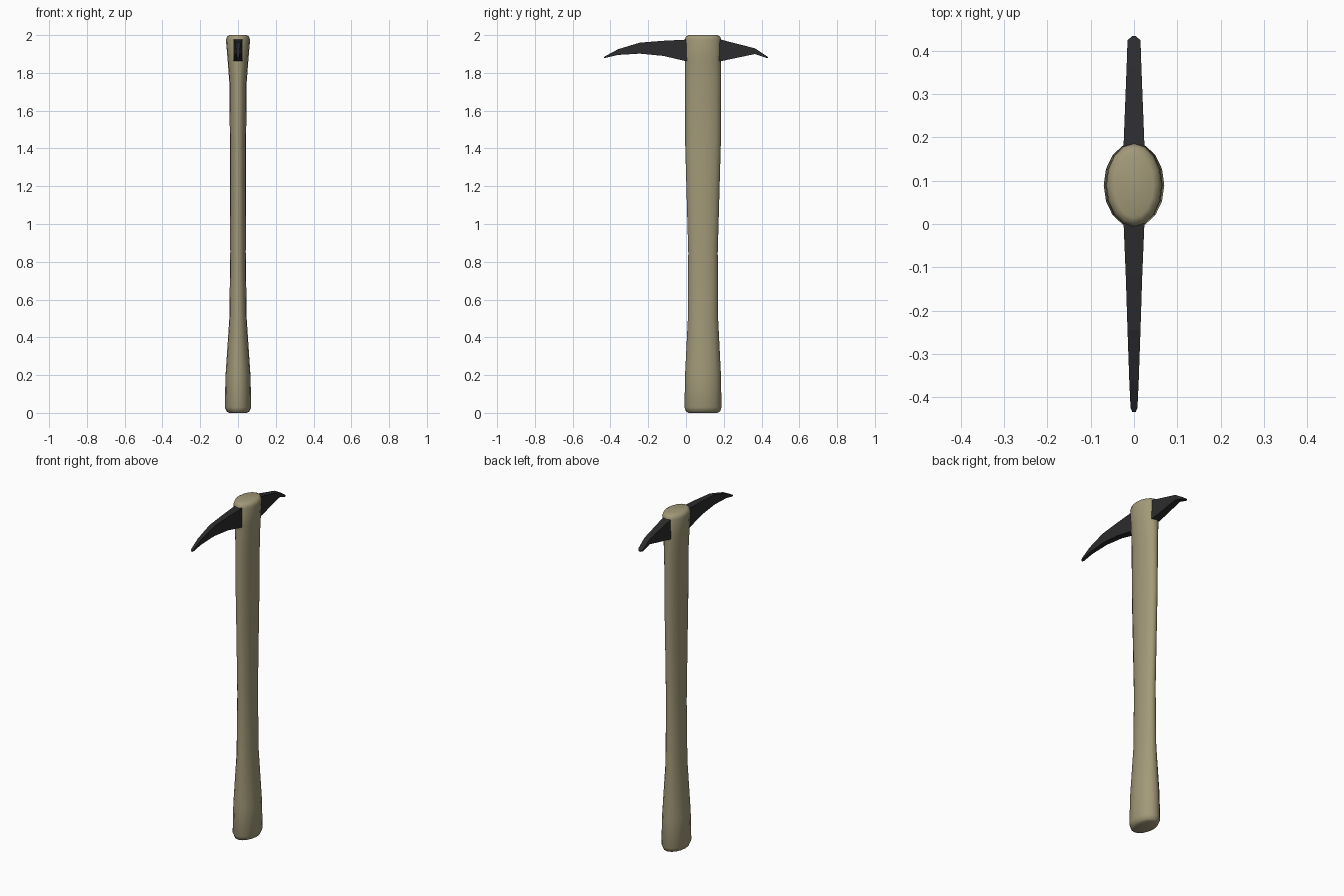
import bpy, bmesh, math

if "Cube" in bpy.data.objects:
    bpy.data.objects.remove(bpy.data.objects["Cube"])


def material(name, color):
    m = bpy.data.materials.new(name)
    m.diffuse_color = color
    m.use_nodes = True
    m.node_tree.nodes["Principled BSDF"].inputs["Base Color"].default_value = m.diffuse_color
    return m


def loft(name, rings, mat, smooth=None):
    """Skin equal-length rings of points and cap both ends."""
    bm = bmesh.new()
    loops = [[bm.verts.new(p) for p in ring] for ring in rings]
    for a, b in zip(loops, loops[1:]):
        n = len(a)
        for i in range(n):
            j = (i + 1) % n
            bm.faces.new((a[i], a[j], b[j], b[i]))
    bm.faces.new(loops[0][::-1])
    bm.faces.new(loops[-1])
    bmesh.ops.recalc_face_normals(bm, faces=bm.faces)
    mesh = bpy.data.meshes.new(name)
    bm.to_mesh(mesh)
    bm.free()
    obj = bpy.data.objects.new(name, mesh)
    bpy.context.collection.objects.link(obj)
    mesh.materials.append(mat)
    if smooth:
        bpy.context.view_layer.objects.active = obj
        obj.select_set(True)
        bpy.ops.object.shade_smooth_by_angle(angle=math.radians(smooth))
        obj.select_set(False)
    return obj


wood = material("wood", (0.36, 0.32, 0.19, 1))
iron = material("iron", (0.025, 0.025, 0.027, 1))

# Handle: oval rings (z, x radius, y radius), flared at both ends
SIDES, CENTRE_Y = 16, 0.09
profile = [
    (0.0, 0.045, 0.075), (0.007, 0.060, 0.090), (0.03, 0.070, 0.098),
    (0.20, 0.066, 0.095), (0.50, 0.046, 0.080), (0.85, 0.041, 0.078),
    (1.20, 0.042, 0.088), (1.45, 0.043, 0.095), (1.75, 0.046, 0.096),
    (1.87, 0.055, 0.096), (1.975, 0.064, 0.096), (1.993, 0.058, 0.090),
    (2.0, 0.045, 0.075),
]


def oval(z, rx, ry):
    steps = [2 * math.pi * i / SIDES for i in range(SIDES)]
    return [(rx * math.cos(t), CENTRE_Y + ry * math.sin(t), z) for t in steps]


loft("handle", [oval(*p) for p in profile], wood, 50)

# Pick head: tapered rectangular sections (y, top z, bottom z, half width)
sections = [
    (-0.434, 1.884, 1.879, 0.004), (-0.425, 1.890, 1.880, 0.008),
    (-0.36, 1.925, 1.895, 0.011), (-0.245, 1.960, 1.902, 0.015),
    (-0.12, 1.970, 1.890, 0.019), (0.0, 1.976, 1.862, 0.024),
    (0.185, 1.976, 1.862, 0.024), (0.365, 1.930, 1.900, 0.017),
    (0.425, 1.890, 1.880, 0.015), (0.434, 1.884, 1.879, 0.004),
]
loft("pick_head", [[(-w, y, lo), (w, y, lo), (w, y, hi), (-w, y, hi)]
                   for y, hi, lo, w in sections], iron)
